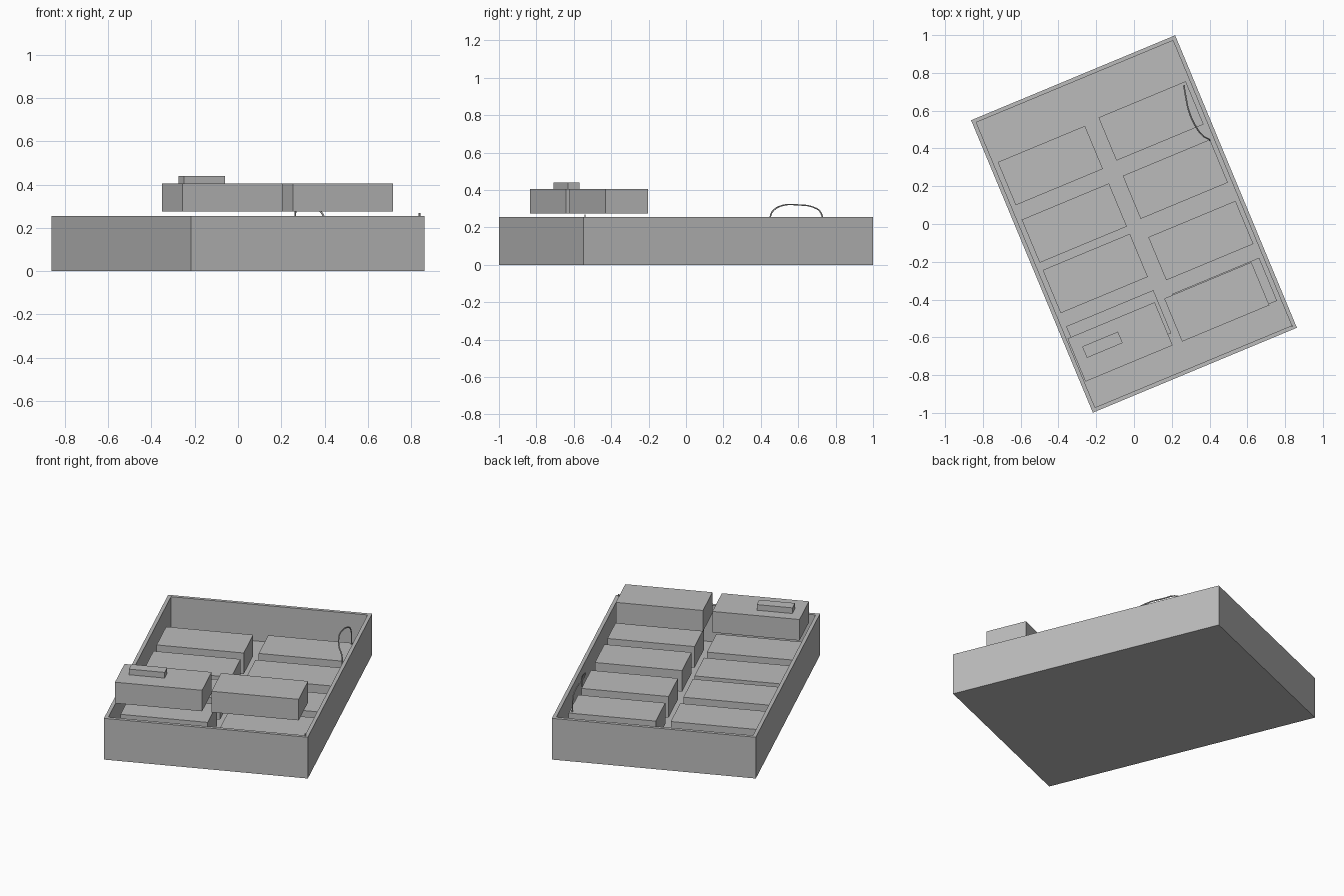
import bpy, bmesh
from math import radians
from mathutils import Matrix, Vector

cube = bpy.data.objects.get("Cube")
if cube:
    bpy.data.objects.remove(cube, do_unlink=True)

TURN = Matrix.Rotation(radians(22.6), 4, "Z")

grey = bpy.data.materials.new("plain_grey")
grey.use_nodes = True
grey.diffuse_color = (0.5, 0.5, 0.5, 1)
for node in grey.node_tree.nodes:
    if node.type == "BSDF_PRINCIPLED":
        node.inputs["Base Color"].default_value = (0.5, 0.5, 0.5, 1)


def add_mesh(name, bm):
    mesh = bpy.data.meshes.new(name)
    bm.to_mesh(mesh)
    bm.free()
    mesh.materials.append(grey)
    obj = bpy.data.objects.new(name, mesh)
    obj.matrix_world = TURN
    bpy.context.collection.objects.link(obj)
    return obj


def box_bm(center, size):
    bm = bmesh.new()
    matrix = Matrix.Translation(center) @ Matrix.Diagonal((*size, 1))
    bmesh.ops.create_cube(bm, size=1, matrix=matrix)
    return bm


def add_block(name, u, v, bottom, size):
    center = Vector((u, v, bottom + size[2] / 2))
    return add_mesh(name, box_bm(center, size))


def add_wire(name, points):
    curve = bpy.data.curves.new(name, "CURVE")
    curve.dimensions = "3D"
    curve.bevel_depth = 0.004
    curve.bevel_resolution = 1
    curve.resolution_u = 6
    curve.use_fill_caps = True
    spline = curve.splines.new("BEZIER")
    spline.bezier_points.add(len(points) - 1)
    for knot, point in zip(spline.bezier_points, points):
        knot.co = point
        knot.handle_left_type = knot.handle_right_type = "AUTO"
    curve.materials.append(grey)
    obj = bpy.data.objects.new(name, curve)
    bpy.context.collection.objects.link(obj)
    return obj


# Open tray: inset the top face and push it down to the floor
WALL, HEIGHT = 0.03, 0.255
bm = box_bm(Vector((0, 0, HEIGHT / 2)), (1.17, 1.677, HEIGHT))
top = max(bm.faces, key=lambda f: f.calc_center_median().z)
bmesh.ops.inset_region(bm, faces=[top], thickness=WALL)
well = bmesh.ops.extrude_face_region(bm, geom=[top])["geom"]
bmesh.ops.translate(bm, vec=(0, 0, WALL - HEIGHT),
                    verts=[g for g in well if isinstance(g, bmesh.types.BMVert)])
if top.is_valid:
    bmesh.ops.delete(bm, geom=[top], context="FACES_ONLY")
bmesh.ops.recalc_face_normals(bm, faces=bm.faces)
add_mesh("tray", bm)

# Two columns of blocks inside the tray
BLOCK = (0.5, 0.247, 0.13)
columns = {
    "left_row": (-0.29, (0.456, 0.126, -0.163, -0.486)),
    "right_row": (0.293, (0.469, 0.135, -0.217, -0.543)),
}
for label, (u, places) in columns.items():
    for i, v in enumerate(places):
        add_block(f"{label}_block_{i + 1}", u, v, 0.05, BLOCK)

# Raised blocks above the rim, one with a small bar on top
add_block("raised_block_left", -0.308, -0.548, 0.275, BLOCK)
add_block("raised_block_right", 0.246, -0.549, 0.275, BLOCK)
add_block("top_bar", -0.4, -0.526, 0.405, (0.205, 0.065, 0.035))

# Cable looping between two blocks, and a short pin in the corner
add_wire("cable", [(0.402, 0.443, 0.19), (0.395, 0.45, 0.255), (0.365, 0.467, 0.29),
                   (0.325, 0.52, 0.318), (0.29, 0.6, 0.32), (0.273, 0.68, 0.308),
                   (0.266, 0.72, 0.28), (0.265, 0.732, 0.18)])
add_wire("corner_pin", [(0.838, -0.54, 0.2), (0.838, -0.54, 0.268)])
